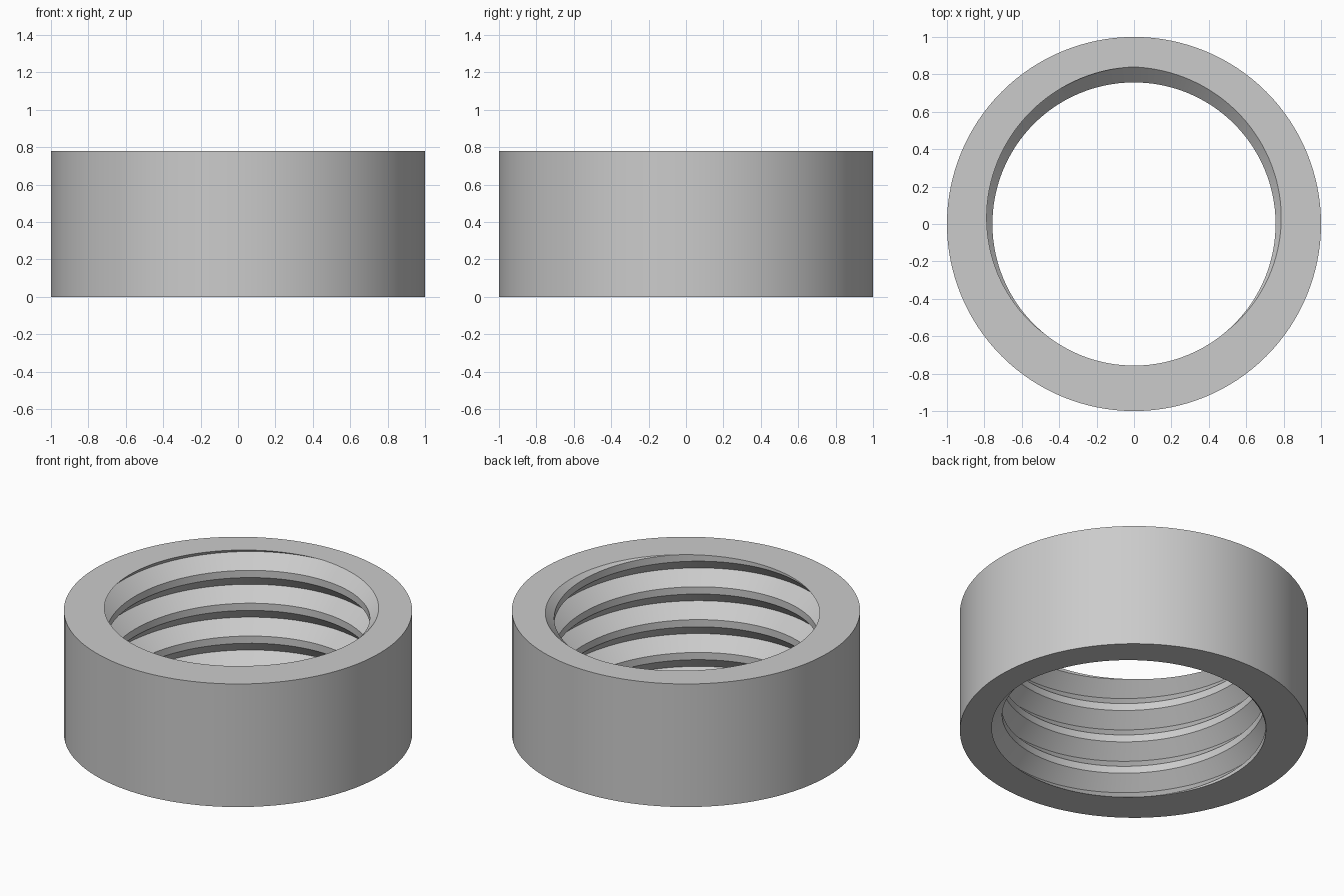
import bpy
import bmesh
from math import cos, sin, tau, radians

# Ring and thread dimensions
HEIGHT = 0.78
OUTER = 1.0
ROOT = 0.84          # radius at the bottom of the groove
CREST = 0.757        # radius at the top of the ridge
PITCH = 0.208
SEGMENTS = 128       # steps in one turn
TURNS = 8
EXTRA = 2            # turns above the top face, trimmed later
START = radians(90.5)

default = bpy.data.objects.get("Cube")
if default:
    bpy.data.objects.remove(default, do_unlink=True)


def make_material(name, colour):
    mat = bpy.data.materials.new(name)
    mat.use_nodes = True
    mat.diffuse_color = colour
    mat.node_tree.nodes["Principled BSDF"].inputs["Base Color"].default_value = colour
    return mat


def ring_point(bm, radius, angle, z):
    return bm.verts.new((radius * cos(angle), radius * sin(angle), z))


def trim(bm, z, direction):
    bmesh.ops.bisect_plane(
        bm, geom=bm.verts[:] + bm.edges[:] + bm.faces[:], dist=1e-6,
        plane_co=(0, 0, z), plane_no=(0, 0, direction), clear_outer=True)


bm = bmesh.new()

# Left-handed internal thread: one profile swept down a helix
profile = [(ROOT, 0.0), (CREST, 0.39), (CREST, 0.61)]
columns = []
for i in range(SEGMENTS * TURNS + 1):
    turn = i / SEGMENTS
    z = HEIGHT + PITCH * (EXTRA - turn)
    columns.append([ring_point(bm, r, START + tau * turn, z - PITCH * drop)
                    for r, drop in profile])

# Each column ends on the groove root of the next turn
for i in range(SEGMENTS * (TURNS - 1)):
    a = columns[i] + [columns[i + SEGMENTS][0]]
    b = columns[i + 1] + [columns[i + 1 + SEGMENTS][0]]
    for j in range(len(profile)):
        bm.faces.new((a[j], b[j], b[j + 1], a[j + 1]))

# Cut the thread flush with the end faces
trim(bm, HEIGHT, 1)
trim(bm, 0, -1)
bmesh.ops.delete(bm, geom=[v for v in bm.verts if not v.link_faces], context='VERTS')

rims = {z: [e for e in bm.edges if e.is_boundary
            and all(abs(v.co.z - z) < 1e-4 for v in e.verts)]
        for z in (0, HEIGHT)}

# Outer wall
circles = {z: [ring_point(bm, OUTER, tau * i / SEGMENTS, z) for i in range(SEGMENTS)]
           for z in (0, HEIGHT)}
low, high = circles[0], circles[HEIGHT]
for i in range(SEGMENTS):
    k = (i + 1) % SEGMENTS
    bm.faces.new((low[i], low[k], high[k], high[i]))

# Flat end faces between the thread rim and the outer wall
for z, verts in circles.items():
    outer = [bm.edges.get((verts[i - 1], verts[i])) for i in range(SEGMENTS)]
    bmesh.ops.triangle_fill(bm, edges=rims[z] + outer, use_beauty=True,
                            normal=(0, 0, 1 if z else -1))

bmesh.ops.recalc_face_normals(bm, faces=bm.faces[:])
mesh = bpy.data.meshes.new("threaded_ring")
bm.to_mesh(mesh)
bm.free()

ring = bpy.data.objects.new("threaded_ring", mesh)
bpy.context.collection.objects.link(ring)
mesh.materials.append(make_material("light_grey", (0.6, 0.6, 0.6, 1)))

# Smooth curved walls, crisp thread edges
bpy.ops.object.select_all(action='DESELECT')
ring.select_set(True)
bpy.context.view_layer.objects.active = ring
bpy.ops.object.shade_smooth_by_angle(angle=radians(25))
